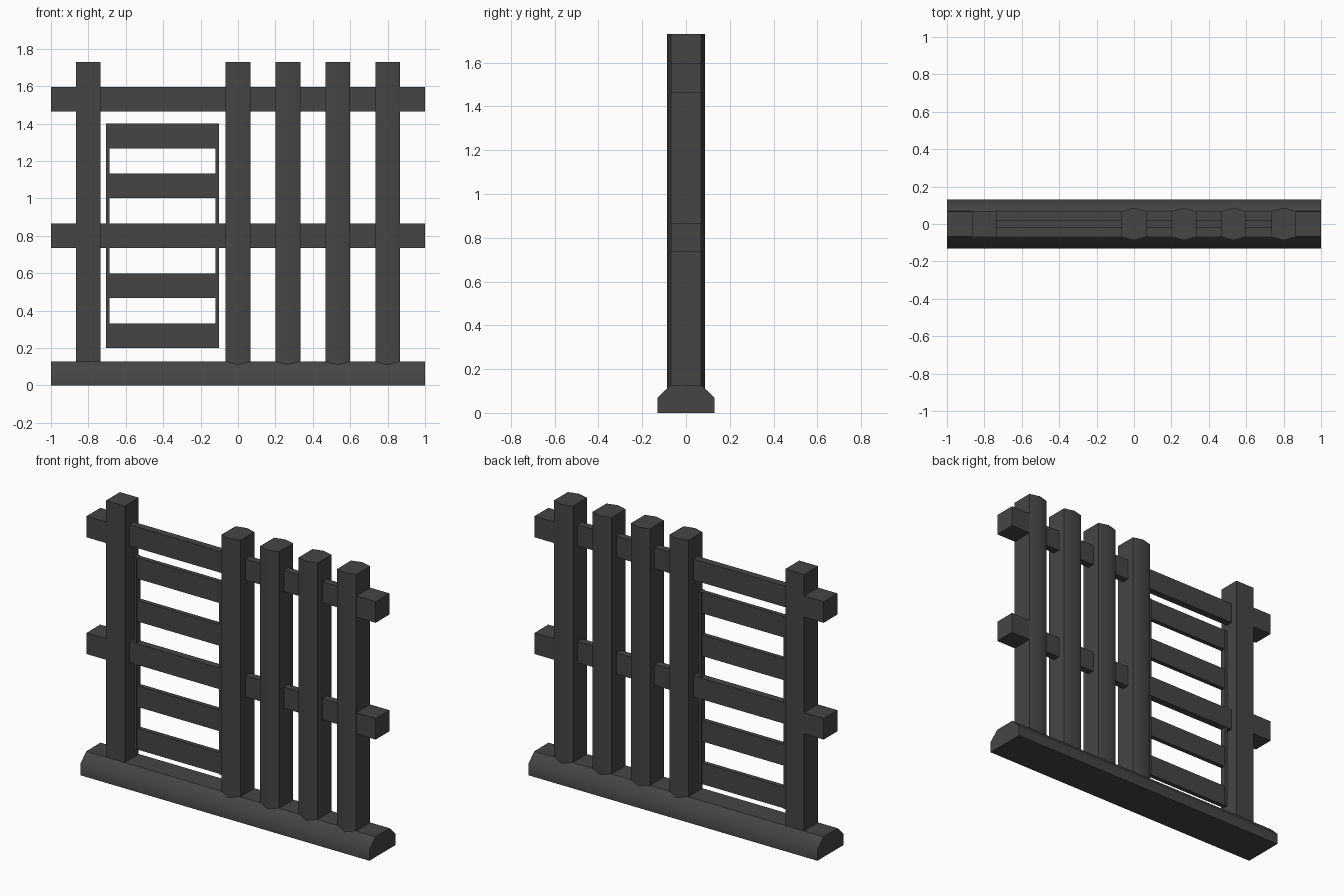
import bpy, bmesh, math
from mathutils import Vector

if "Cube" in bpy.data.objects:
    bpy.data.objects.remove(bpy.data.objects["Cube"])

dark = bpy.data.materials.new("charcoal")
dark.diffuse_color = (0.06, 0.06, 0.06, 1)
dark.use_nodes = True
dark.node_tree.nodes["Principled BSDF"].inputs["Base Color"].default_value = dark.diffuse_color


def prism(name, profile, offset, soft=None):
    """Extrude a closed 3D profile by offset; edges accepted by soft() are smooth."""
    bm = bmesh.new()
    face = bm.faces.new([bm.verts.new(p) for p in profile])
    top = bmesh.ops.extrude_face_region(bm, geom=[face])
    verts = [v for v in top["geom"] if isinstance(v, bmesh.types.BMVert)]
    bmesh.ops.translate(bm, verts=verts, vec=Vector(offset))
    bmesh.ops.recalc_face_normals(bm, faces=bm.faces)
    for f in bm.faces:
        f.smooth = True
    for e in bm.edges:
        e.smooth = bool(soft and soft(e))
    mesh = bpy.data.meshes.new(name)
    bm.to_mesh(mesh)
    bm.free()
    mesh.materials.append(dark)
    obj = bpy.data.objects.new(name, mesh)
    bpy.context.collection.objects.link(obj)
    return obj


def box(name, x0, x1, hy, z0, z1):
    return prism(name, [(x0, -hy, z0), (x1, -hy, z0), (x1, hy, z0), (x0, hy, z0)],
                 (0, 0, z1 - z0))


# Chamfered base beam, softened along its shoulder
SHOULDER = 0.07
base_profile = [(-0.13, 0), (0.13, 0), (0.13, SHOULDER), (0.07, 0.127),
                (-0.07, 0.127), (-0.13, SHOULDER)]
prism("base_beam", [(-1, y, z) for y, z in base_profile], (2, 0, 0),
      lambda e: all(abs(v.co.z - SHOULDER) < 1e-4 for v in e.verts)
      and e.calc_length() > 1)

# Square end post
box("end_post", -0.865, -0.735, 0.069, 0.11, 1.73)

# Posts with slightly crowned front and back
W = 0.066
for i, x in enumerate((0, 0.267, 0.533, 0.8)):
    hexagon = [(-W, -0.069), (0, -0.087), (W, -0.069), (W, 0.069), (0, 0.087), (-W, 0.069)]
    prism(f"crowned_post_{i + 1}", [(x + px, py, 0.10) for px, py in hexagon],
          (0, 0, 1.63),
          lambda e: e.calc_length() > 1 and all(abs(v.co.y) > 0.08 for v in e.verts))

# Horizontal rails: thin between the posts, thick stub at each end
for name, z in (("middle", 0.8), ("top", 1.53)):
    box(f"{name}_rail", -0.75, 0.75, 0.022, z - 0.066, z + 0.066)
    for side, x0, x1 in (("left", -1, -0.86), ("right", 0.86, 1)):
        box(f"{name}_rail_{side}_stub", x0, x1, 0.068, z - 0.066, z + 0.066)

# Slatted panel beside the end post
for side, x0, x1 in (("left", -0.706, -0.688), ("right", -0.119, -0.101)):
    box(f"panel_{side}_stile", x0, x1, 0.02, 0.2, 1.4)
for i, z in enumerate((0.266, 0.533, 1.067, 1.334)):
    box(f"panel_slat_{i + 1}", -0.688, -0.119, 0.014, z - 0.066, z + 0.066)
